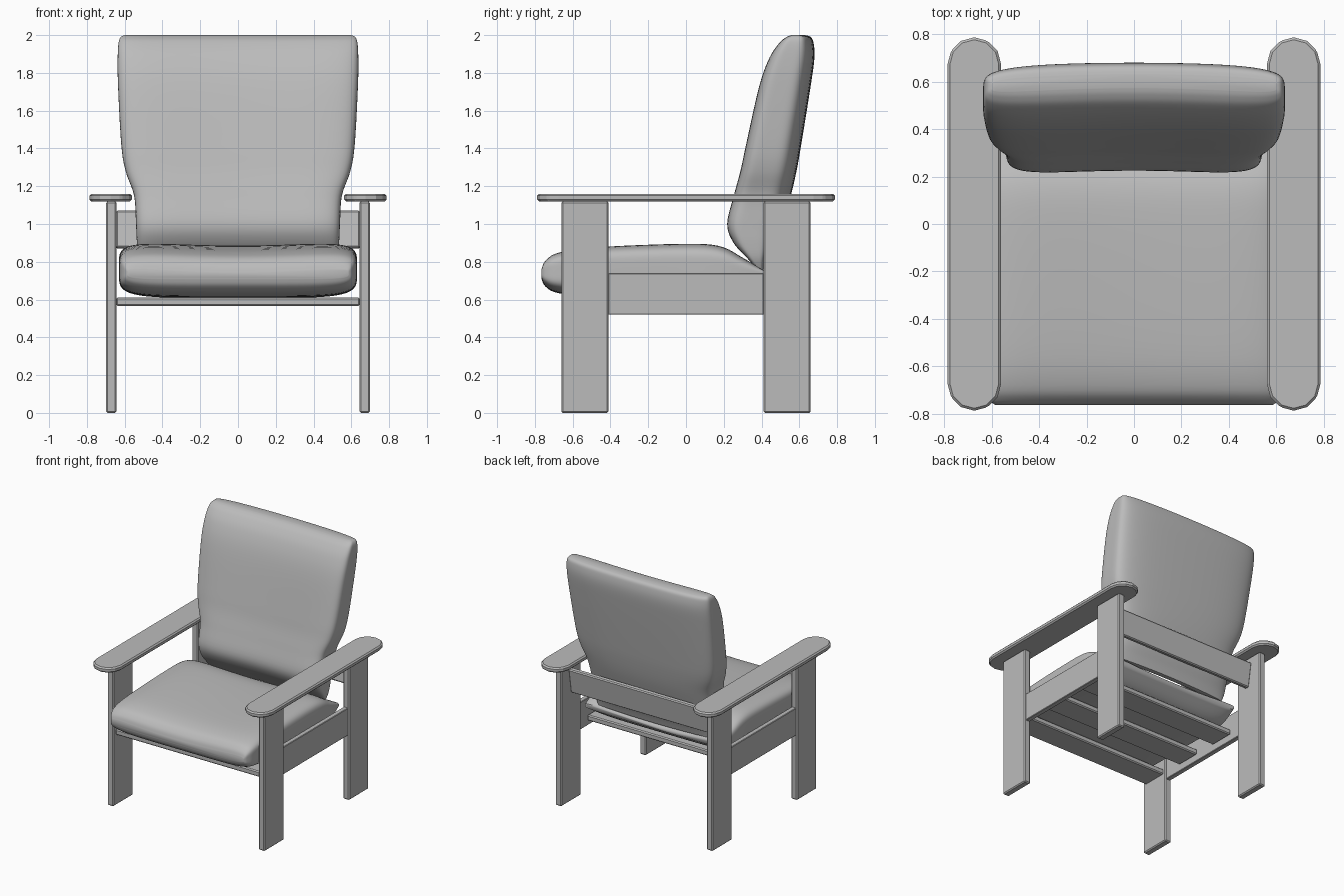
import bpy, bmesh, math
from mathutils import Vector

if "Cube" in bpy.data.objects:
    bpy.data.objects.remove(bpy.data.objects["Cube"])

grey = bpy.data.materials.new("light grey")
grey.diffuse_color = (0.5, 0.5, 0.5, 1)
grey.use_nodes = True
grey.node_tree.nodes["Principled BSDF"].inputs["Base Color"].default_value = grey.diffuse_color


def add_object(name, bm, bevel=0.0):
    bmesh.ops.recalc_face_normals(bm, faces=bm.faces)
    mesh = bpy.data.meshes.new(name)
    bm.to_mesh(mesh)
    bm.free()
    ob = bpy.data.objects.new(name, mesh)
    bpy.context.collection.objects.link(ob)
    mesh.materials.append(grey)
    if bevel:
        mod = ob.modifiers.new("bevel", 'BEVEL')
        mod.width = bevel
        mod.segments = 1
    return ob


def board(name, x0, x1, y0, y1, z0, z1, bevel=0.008):
    bm = bmesh.new()
    bmesh.ops.create_cube(bm, size=1)
    c = Vector(((x0 + x1) / 2, (y0 + y1) / 2, (z0 + z1) / 2))
    for v in bm.verts:
        v.co = Vector((v.co.x * (x1 - x0), v.co.y * (y1 - y0), v.co.z * (z1 - z0)))
    ob = add_object(name, bm, bevel)
    ob.location = c
    return ob


def armrest(name, cx):
    # long board with six-sided rounded ends
    r, y_end, z0, z1 = 0.113, 0.675, 1.12, 1.16
    bm = bmesh.new()
    verts = []
    for sign in (1, -1):
        for i in range(7):
            a = math.pi * i / 6
            verts.append(bm.verts.new((cx + sign * r * math.cos(a),
                                       sign * (y_end + r * math.sin(a)), z0)))
    face = bm.faces.new(verts)
    out = bmesh.ops.extrude_face_region(bm, geom=[face])
    for g in out["geom"]:
        if isinstance(g, bmesh.types.BMVert):
            g.co.z = z1
    return add_object(name, bm, 0.01)


def smooth_stations(st, steps=5):
    # Catmull-Rom interpolation between the cross-section stations
    out = []
    for i in range(len(st) - 1):
        p0, p1, p2, p3 = (st[max(i - 1, 0)], st[i], st[i + 1], st[min(i + 2, len(st) - 1)])
        for k in range(steps):
            t = k / steps
            out.append([0.5 * (2 * b + (c - a) * t + (2 * a - 5 * b + 4 * c - d) * t * t
                               + (3 * b - a - 3 * c + d) * t ** 3)
                        for a, b, c, d in zip(p0, p1, p2, p3)])
    return out + [list(st[-1])]


def cushion(name, stations, place, dish_low, dish_high, n=5, per_side=24):
    # loft of rounded rectangles: station = (position, low, high, half width)
    corners = [(-1, -1), (1, -1), (1, 1), (-1, 1)]
    section = []
    for (ax, ay), (bx, by) in zip(corners, corners[1:] + corners[:1]):
        for i in range(per_side):
            t = i / per_side
            u, v = ax + (bx - ax) * t, ay + (by - ay) * t
            s = (abs(u) ** n + abs(v) ** n) ** (-1 / n)
            section.append((u * s, v * s))
    bm = bmesh.new()
    rings = []
    for pos, low, high, w in smooth_stations(stations):
        ring = []
        for u, v in section:
            f = (v + 1) / 2
            h = low + (high - low) * f
            h += (dish_low * (1 - f) + dish_high * f) * (1 - u * u)
            ring.append(bm.verts.new(place(u * w, pos, h)))
        rings.append(ring)
    for a, b in zip(rings, rings[1:]):
        for i in range(len(a)):
            j = (i + 1) % len(a)
            bm.faces.new((a[i], a[j], b[j], b[i]))
    bm.faces.new(rings[0])
    bm.faces.new(rings[-1])
    ob = add_object(name, bm)
    bpy.ops.object.select_all(action='DESELECT')
    ob.select_set(True)
    bpy.context.view_layer.objects.active = ob
    bpy.ops.object.shade_smooth_by_angle(angle=math.radians(60))
    return ob


# frame sides
for side, s in (("left", -1), ("right", 1)):
    xa, xb = sorted((s * 0.643, s * 0.698))
    board(side + "_front_leg", xa, xb, -0.66, -0.41, 0, 1.12)
    board(side + "_back_leg", xa, xb, 0.41, 0.66, 0, 1.12)
    xa, xb = sorted((s * 0.65, s * 0.69))
    board(side + "_side_rail", xa, xb, -0.412, 0.412, 0.52, 0.74, 0.004)
    armrest(side + "_armrest", s * 0.674)

# slats under the seat
for i, y in enumerate((-0.53, -0.15, 0.23)):
    board("seat_slat_%d" % (i + 1), -0.645, 0.645, y - 0.1, y + 0.1, 0.565, 0.61)

# board behind the backrest, leaning with it
rail = board("back_rail", -0.645, 0.645, 0.515, 0.555, 0.87, 1.07)
rail.rotation_euler.x = math.radians(-9)

# seat cushion: stations along y
cushion("seat_cushion", [
    (-0.765, 0.71, 0.77, 0.585), (-0.745, 0.67, 0.82, 0.605),
    (-0.68, 0.635, 0.865, 0.625), (-0.5, 0.615, 0.895, 0.63),
    (-0.05, 0.61, 0.915, 0.63), (0.17, 0.61, 0.905, 0.63),
    (0.30, 0.63, 0.84, 0.62), (0.42, 0.71, 0.76, 0.60)],
    lambda x, p, h: (x, p, h), 0.0, -0.03)

# backrest cushion: stations along z
cushion("backrest_cushion", [
    (0.76, 0.37, 0.41, 0.50), (0.82, 0.31, 0.43, 0.525),
    (0.90, 0.235, 0.465, 0.535), (1.0, 0.20, 0.49, 0.54),
    (1.15, 0.235, 0.535, 0.55), (1.28, 0.27, 0.565, 0.595),
    (1.42, 0.30, 0.59, 0.618), (1.73, 0.37, 0.64, 0.635),
    (1.88, 0.425, 0.66, 0.637), (1.96, 0.48, 0.655, 0.632),
    (1.99, 0.52, 0.64, 0.62), (2.0, 0.55, 0.61, 0.60)],
    lambda x, p, h: (x, h, p), 0.025, 0.02)
